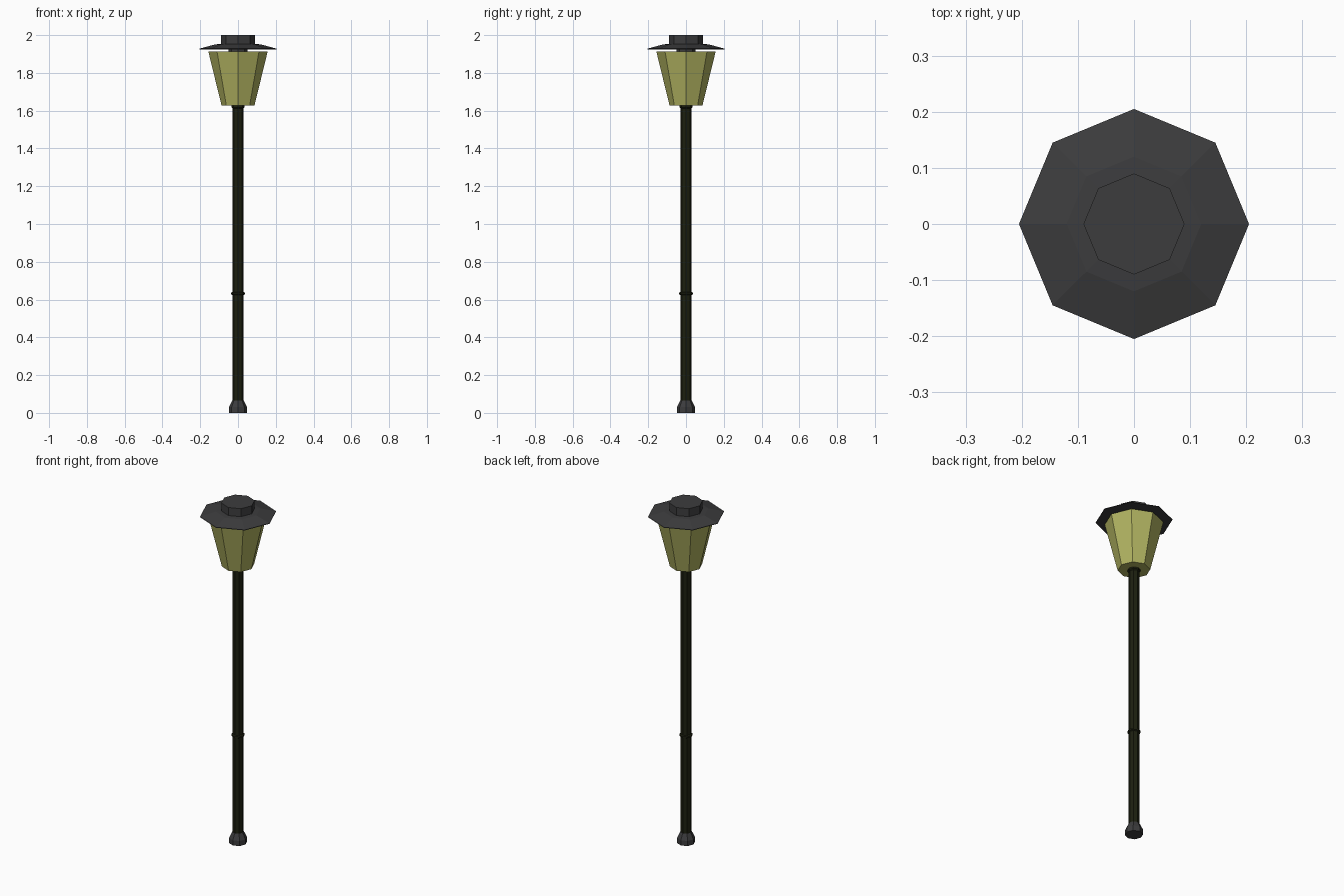
import bpy, bmesh, math

if "Cube" in bpy.data.objects:
    bpy.data.objects.remove(bpy.data.objects["Cube"])


def material(name, rgb):
    m = bpy.data.materials.new(name)
    m.diffuse_color = (*rgb, 1)
    m.use_nodes = True
    m.node_tree.nodes["Principled BSDF"].inputs["Base Color"].default_value = m.diffuse_color
    return m


iron = material("dark grey iron", (0.045, 0.045, 0.047))
paint = material("dark olive paint", (0.012, 0.014, 0.005))
glass = material("yellow glass", (0.44, 0.45, 0.12))


def turned(name, profile, mat, sides=8):
    """Spin a (radius, height) profile into a closed faceted solid, corners on the axes."""
    bm = bmesh.new()
    rings = [[bm.verts.new((r * math.cos(math.tau * i / sides),
                            r * math.sin(math.tau * i / sides), z))
              for i in range(sides)] for r, z in profile]
    for a, b in zip(rings, rings[1:]):
        for i in range(sides):
            j = (i + 1) % sides
            bm.faces.new((a[i], a[j], b[j], b[i]))
    bm.faces.new(rings[0][::-1])
    bm.faces.new(rings[-1])
    bmesh.ops.recalc_face_normals(bm, faces=bm.faces)
    mesh = bpy.data.meshes.new(name)
    bm.to_mesh(mesh)
    bm.free()
    mesh.materials.append(mat)
    ob = bpy.data.objects.new(name, mesh)
    bpy.context.collection.objects.link(ob)
    return ob


# Foot and pole
turned("base", [(0.048, 0), (0.048, 0.03), (0.031, 0.065)], iron)
turned("pole", [(0.029, 0.06), (0.029, 1.63)], paint)
turned("pole_ring", [(0.029, 0.624), (0.036, 0.628), (0.036, 0.636), (0.029, 0.64)], paint)
turned("lantern_collar", [(0.029, 1.612), (0.034, 1.618), (0.034, 1.628)], paint)

# Lantern glass
turned("lantern", [(0.087, 1.627), (0.157, 1.913)], glass)

# Roof: hidden support, brim and cap
turned("roof_support", [(0.05, 1.911), (0.05, 1.94)], iron)
turned("roof_brim", [(0.205, 1.925), (0.205, 1.928), (0.12, 1.951), (0.09, 1.953)], iron)
turned("roof_cap", [(0.09, 1.945), (0.09, 2.0)], iron)
